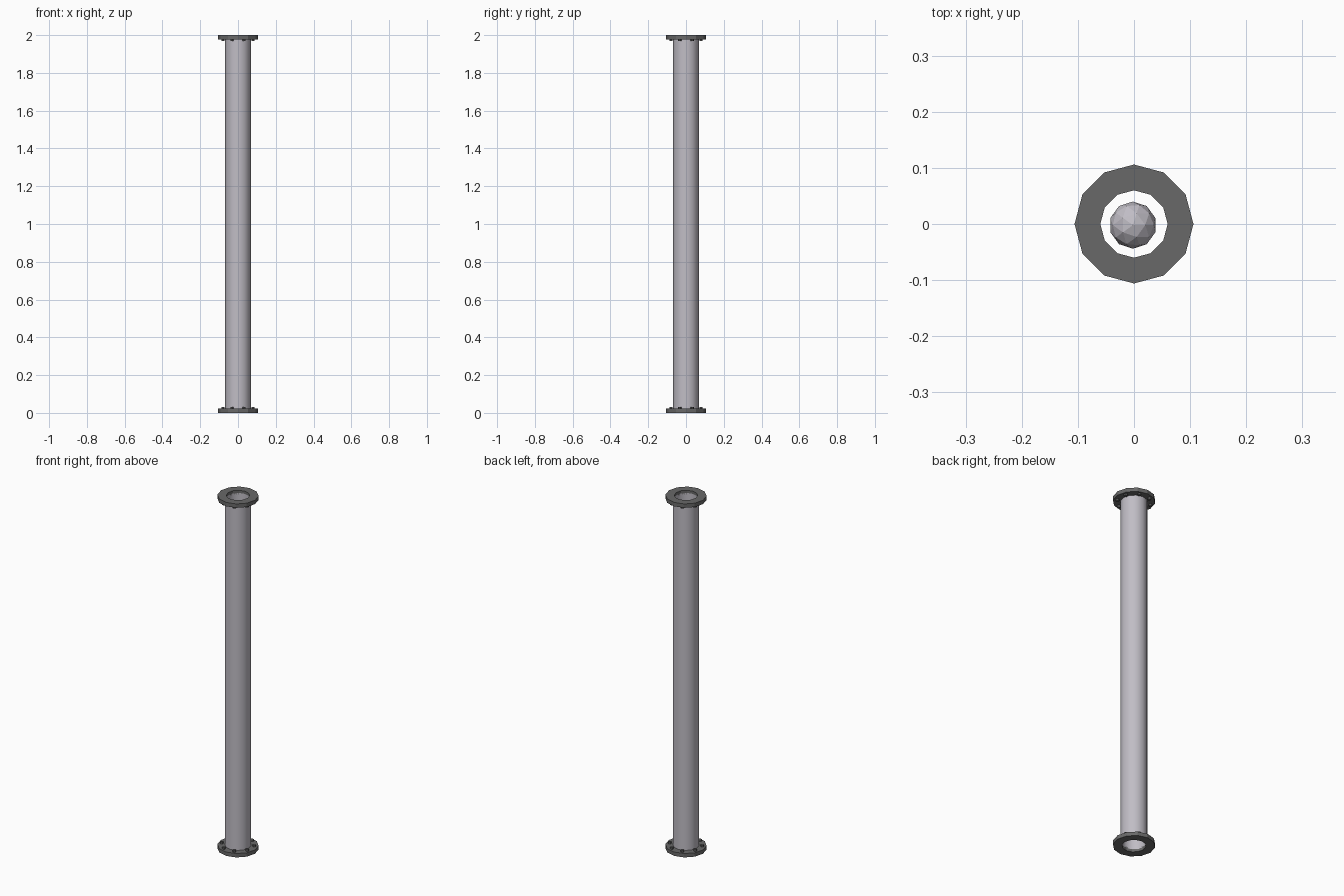
import bpy
import bmesh
from math import cos, sin, tau

SIDES = 12

cube = bpy.data.objects.get("Cube")
if cube:
    bpy.data.objects.remove(cube, do_unlink=True)


def material(name, color):
    mat = bpy.data.materials.new(name)
    mat.use_nodes = True
    mat.diffuse_color = color
    mat.node_tree.nodes["Principled BSDF"].inputs["Base Color"].default_value = color
    return mat


light_grey = material("light grey metal", (0.53, 0.51, 0.56, 1))
dark_grey = material("dark grey metal", (0.14, 0.14, 0.14, 1))


def finish(name, bm, mat, smooth=False):
    bmesh.ops.recalc_face_normals(bm, faces=bm.faces)
    mesh = bpy.data.meshes.new(name)
    bm.to_mesh(mesh)
    bm.free()
    mesh.materials.append(mat)
    obj = bpy.data.objects.new(name, mesh)
    bpy.context.collection.objects.link(obj)
    if smooth:
        bpy.ops.object.select_all(action="DESELECT")
        obj.select_set(True)
        bpy.context.view_layer.objects.active = obj
        bpy.ops.object.shade_smooth_by_angle(angle=0.7)
    return obj


def hollow_ring(name, inner, outer, z0, z1, mat, smooth=False):
    """Lathe a closed rectangular section around z."""
    bm = bmesh.new()
    section = [(inner, z0), (outer, z0), (outer, z1), (inner, z1)]
    loops = []
    for i in range(SIDES):
        a = tau * i / SIDES
        loops.append([bm.verts.new((r * cos(a), r * sin(a), z)) for r, z in section])
    for i, a in enumerate(loops):
        b = loops[(i + 1) % SIDES]
        for k in range(4):
            n = (k + 1) % 4
            bm.faces.new((a[k], b[k], b[n], a[n]))
    return finish(name, bm, mat, smooth)


# Long hollow pipe
hollow_ring("pipe", 0.06, 0.068, 0.015, 1.985, light_grey, smooth=True)

# End flanges, each with a ring of bolts on its inward face
for end, z0, z1, bolt_z in (("bottom", 0, 0.022, 0.025), ("top", 1.978, 2, 1.975)):
    hollow_ring(end + "_flange", 0.06, 0.106, z0, z1, dark_grey)
    bm = bmesh.new()
    for i in range(8):
        a = tau * (i + 0.5) / 8
        made = bmesh.ops.create_cone(bm, cap_ends=True, segments=6, radius1=0.009,
                                     radius2=0.009, depth=0.014)
        bmesh.ops.translate(bm, verts=made["verts"],
                            vec=(0.086 * cos(a), 0.086 * sin(a), bolt_z))
    finish(end + "_bolts", bm, dark_grey)

# Loose faceted ball inside the pipe
bm = bmesh.new()
bmesh.ops.create_icosphere(bm, subdivisions=2, radius=0.042)
bmesh.ops.translate(bm, verts=bm.verts, vec=(-0.002, -0.002, 1))
finish("inner_ball", bm, light_grey)
